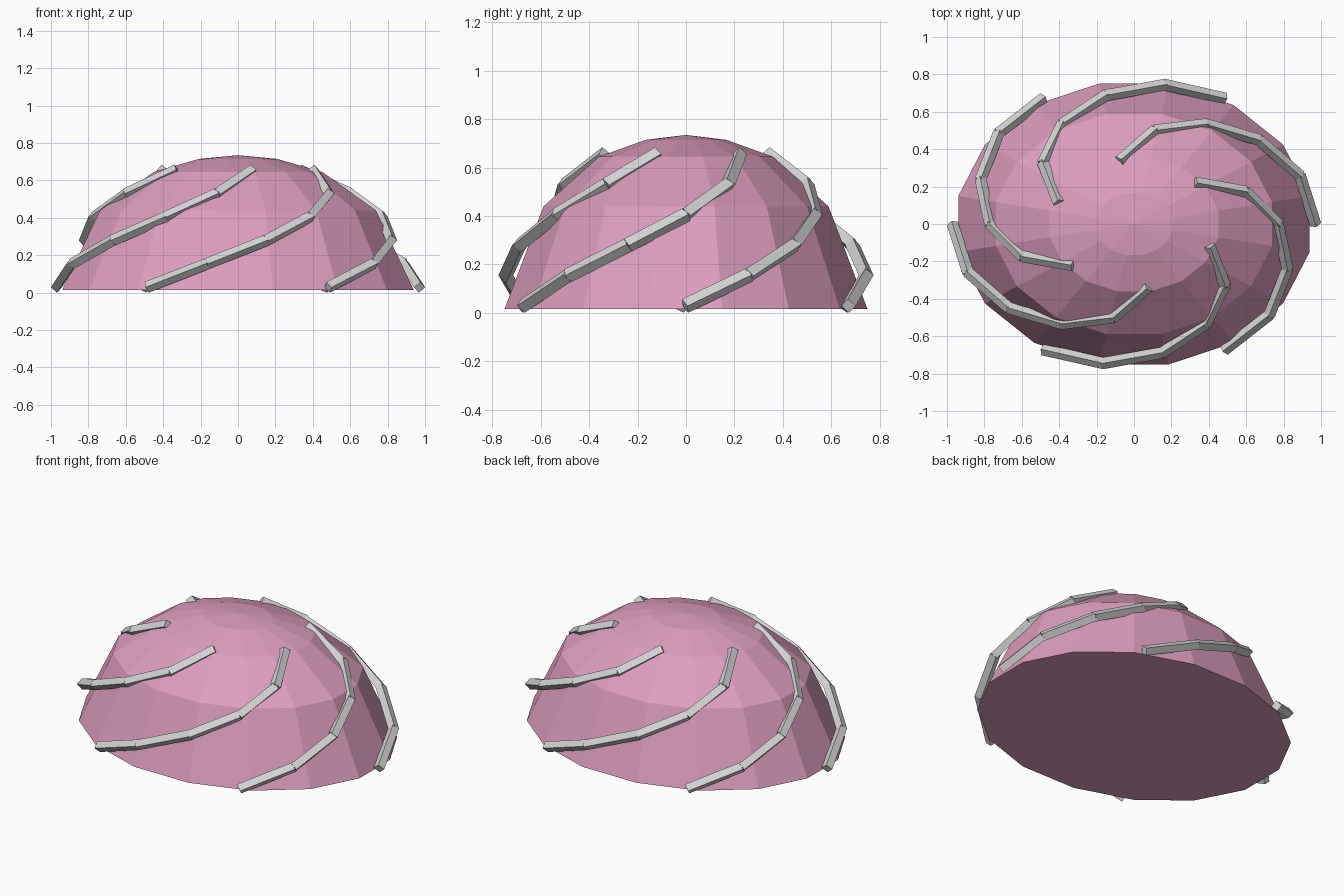
import bpy, bmesh
from math import sin, cos, pi, radians
from mathutils import Vector, Matrix

cube = bpy.data.objects.get("Cube")
if cube:
    bpy.data.objects.remove(cube)


def material(name, rgb):
    m = bpy.data.materials.new(name)
    m.use_nodes = True
    m.diffuse_color = (*rgb, 1)
    m.node_tree.nodes["Principled BSDF"].inputs["Base Color"].default_value = (*rgb, 1)
    return m


def finish(name, bm, mat):
    bmesh.ops.recalc_face_normals(bm, faces=bm.faces)
    mesh = bpy.data.meshes.new(name)
    bm.to_mesh(mesh)
    bm.free()
    mesh.materials.append(mat)
    bpy.context.collection.objects.link(bpy.data.objects.new(name, mesh))


pink = material("soft pink", (0.72, 0.34, 0.51))
grey = material("light grey", (0.65, 0.66, 0.65))

# Faceted oval dome: stacked rings, a shallow pointed cap and a flat underside
SIDES = 16
profile = [(1.0, 0.015), (0.785, 0.44), (0.48, 0.645), (0.222, 0.715)]
bm = bmesh.new()
rings = []
for r, z in profile:
    angles = [2 * pi * (i + 0.5) / SIDES for i in range(SIDES)]
    rings.append([bm.verts.new((0.958 * r * cos(a), 0.765 * r * sin(a), z)) for a in angles])
apex = bm.verts.new((0, 0, 0.735))
for i in range(SIDES):
    j = (i + 1) % SIDES
    for low, high in zip(rings, rings[1:]):
        bm.faces.new((low[i], low[j], high[j], high[i]))
    bm.faces.new((rings[-1][i], rings[-1][j], apex))
bm.faces.new(rings[0][::-1])
finish("dome", bm, pink)


# Square bar standing on its edge, between two points
def add_bar(bm, a, b, radius=0.031, overlap=0.008):
    along = (b - a).normalized()
    side = along.cross(Vector((0, 0, 1))).normalized()
    turn = Matrix((side, along.cross(side), along)).transposed().to_4x4()
    bmesh.ops.create_cone(bm, cap_ends=True, segments=4, radius1=radius, radius2=radius,
                          depth=(b - a).length + overlap,
                          matrix=Matrix.Translation((a + b) / 2) @ turn)


# Six spiral ribs, each a chain of five bars climbing the dome
reach = [0.97, 0.945, 0.873, 0.77, 0.635, 0.43]
for k in range(6):
    points = []
    for step, r in enumerate(reach):
        a = radians(60 * k + 20 * step)
        points.append(Vector((r * cos(a), 0.8 * r * sin(a), 0.03 + 0.125 * step)))
    bm = bmesh.new()
    for a, b in zip(points, points[1:]):
        add_bar(bm, a, b)
    finish(f"spiral_rib_{k + 1}", bm, grey)
